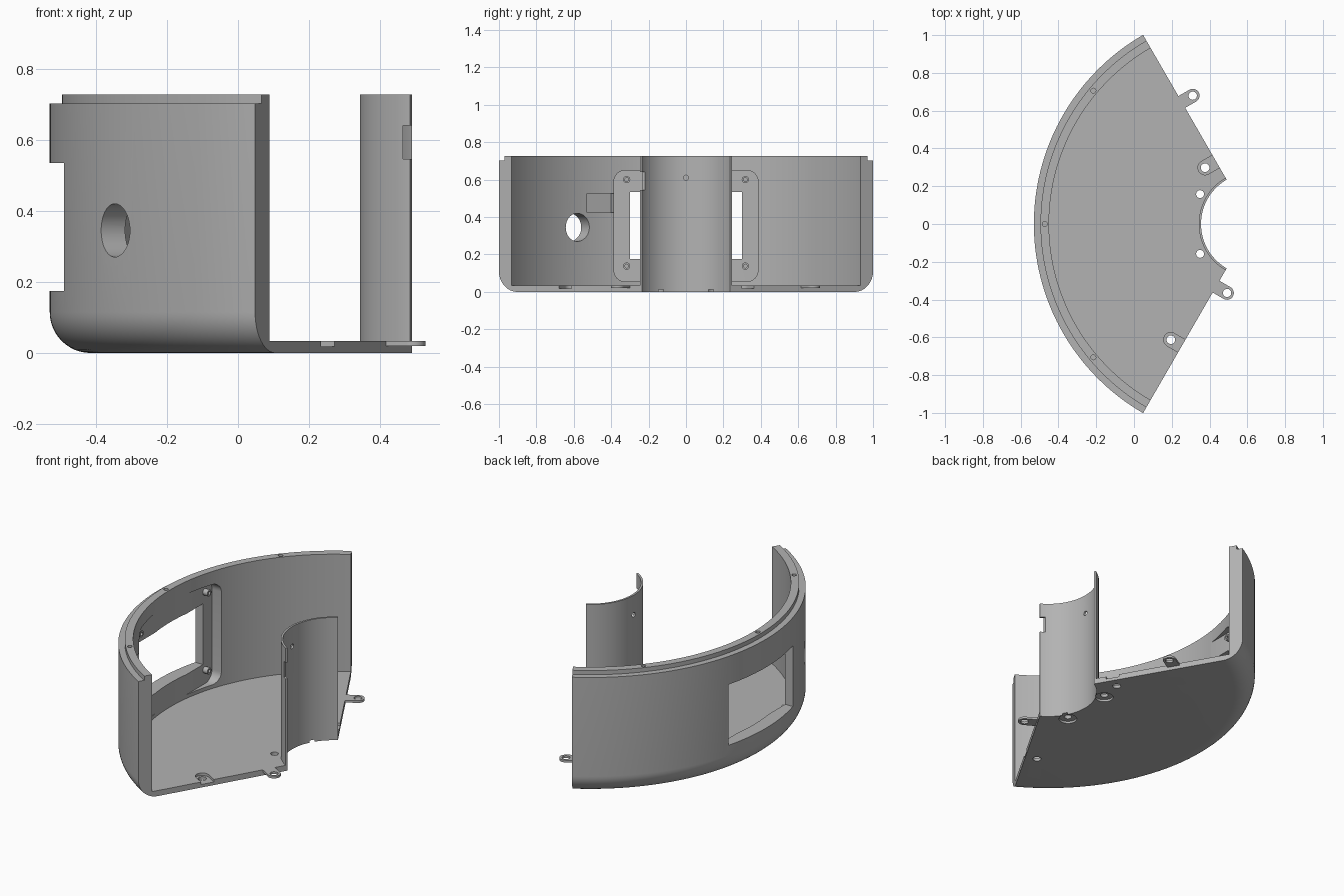
import bpy, bmesh, math
from mathutils import Vector, Matrix

if "Cube" in bpy.data.objects:
    bpy.data.objects.remove(bpy.data.objects["Cube"])

CX = 0.626                    # axis of the 120 degree sector
HALF = math.radians(60)
TOP, FLOOR = 0.727, 0.033
R_IN, R_PIPE, R_WALL, R_STEP, R_OUT = 0.271, 0.283, 1.076, 1.121, 1.156

grey = bpy.data.materials.new("light grey plastic")
grey.use_nodes = True
colour = (0.45, 0.45, 0.45, 1)
grey.diffuse_color = colour
grey.node_tree.nodes["Principled BSDF"].inputs["Base Color"].default_value = colour


def make(name, bm):
    bmesh.ops.recalc_face_normals(bm, faces=bm.faces)
    mesh = bpy.data.meshes.new(name)
    bm.to_mesh(mesh)
    bm.free()
    mesh.materials.append(grey)
    ob = bpy.data.objects.new(name, mesh)
    bpy.context.collection.objects.link(ob)
    return ob


def polar(r, a, z=0.0):
    return Vector((CX - r * math.cos(a), r * math.sin(a), z))


def arc(cx, cy, r, start, end, n):
    return [(cx + r * math.cos(math.radians(start + (end - start) * i / n)),
             cy + r * math.sin(math.radians(start + (end - start) * i / n)))
            for i in range(n + 1)]


def prism(name, points, offset):
    """Extrude a closed loop of 3D points by an offset."""
    bm = bmesh.new()
    a = [bm.verts.new(p) for p in points]
    b = [bm.verts.new(Vector(p) + Vector(offset)) for p in points]
    n = len(a)
    bm.faces.new(a)
    bm.faces.new(b[::-1])
    for i in range(n):
        bm.faces.new((a[i], a[(i + 1) % n], b[(i + 1) % n], b[i]))
    return make(name, bm)


def rod(name, p, q, r, n=32):
    p, q = Vector(p), Vector(q)
    d = q - p
    turn = d.to_track_quat('Z', 'Y').to_matrix().to_4x4()
    bm = bmesh.new()
    bmesh.ops.create_cone(bm, cap_ends=True, segments=n, radius1=r, radius2=r,
                          depth=d.length, matrix=Matrix.Translation((p + q) / 2) @ turn)
    return make(name, bm)


def box(name, centre, size, angle=0.0):
    bm = bmesh.new()
    bmesh.ops.create_cube(bm, size=1, matrix=Matrix.Translation(centre)
                          @ Matrix.Rotation(angle, 4, 'Z') @ Matrix.Diagonal((*size, 1)))
    return make(name, bm)


def edge_point(side, s, n, z):
    """Point s along a radial side edge and n outward from it."""
    return Vector((CX - s * 0.5 + n * 0.866, side * (s * 0.866 + n * 0.5), z))


def tongue(name, side, s, n_round, n_flat, r, z0, z1):
    """Round-ended lug lying across a radial side edge."""
    sweep = (-90, 90) if n_round > n_flat else (90, 270)
    outline = arc(n_round, 0, r, *sweep, 16)
    outline += [(n_flat, outline[-1][1]), (n_flat, outline[0][1])]
    return prism(name, [edge_point(side, s + v, n, z0) for n, v in outline], (0, 0, z1 - z0))


def cut(ob, cutters):
    bpy.context.view_layer.objects.active = ob
    for c in cutters:
        c.hide_render = True
        mod = ob.modifiers.new("cut", 'BOOLEAN')
        mod.operation, mod.solver, mod.object = 'DIFFERENCE', 'EXACT', c
        bpy.ops.object.modifier_apply(modifier=mod.name)
        bpy.data.objects.remove(c)


# Housing: floor, outer wall with stepped rim, and inner half pipe, revolved
FIL = 0.115
profile = [(R_IN, 0)] + arc(R_OUT - FIL, FIL, FIL, -90, 0, 12)
profile += [(R_OUT, 0.702), (R_STEP, 0.702), (R_STEP, TOP), (R_WALL, TOP),
            (R_WALL, FLOOR), (R_PIPE, FLOOR), (R_PIPE, TOP), (R_IN, TOP)]
bm = bmesh.new()
STEPS = 96
rings = [[bm.verts.new(polar(r, HALF * (2 * i / STEPS - 1), z)) for r, z in profile]
         for i in range(STEPS + 1)]
for a, b in zip(rings, rings[1:]):
    for i in range(len(profile)):
        j = (i + 1) % len(profile)
        bm.faces.new((a[i], a[j], b[j], b[i]))
bm.faces.new(rings[0])
bm.faces.new(rings[-1][::-1])
housing = make("housing", bm)

# Display recess with rounded corners, window and cable pocket
W, Z0, Z1, RC, BACK = 0.385, 0.055, 0.65, 0.06, -0.44
loop = []
for y, z, start in ((W - RC, Z1 - RC, 0), (RC - W, Z1 - RC, 90),
                    (RC - W, Z0 + RC, 180), (W - RC, Z0 + RC, 270)):
    loop += arc(y, z, RC, start, start + 90, 8)
cutters = [prism("recess_cutter", [(BACK, y, z) for y, z in loop], (0.25, 0, 0)),
           box("window_cutter", (-0.5, 0, 0.355), (0.4, 0.6, 0.36))]
pa = math.radians(-25.2)
cutters.append(box("pocket_cutter", polar(1.067, pa, 0.475), (0.09, 0.16, 0.1), -pa))

# Round port through the wall, and a small hole in the pipe
port = math.radians(-32.7)
cutters.append(rod("port_cutter", polar(1.0, port, 0.345), polar(1.25, port, 0.345), 0.075, 48))
cutters.append(rod("pipe_hole_cutter", (0.3, 0, 0.61), (0.4, 0, 0.61), 0.014))

# Notch in the front edge of the pipe
cutters.append(box("notch_cutter", (0.515, -0.23, 0.593), (0.1, 0.12, 0.095)))

# Rim screw holes
for deg in (-40, 0, 40):
    a = math.radians(deg)
    cutters.append(rod("rim_cutter", polar(1.098, a, 0.66), polar(1.098, a, 0.8), 0.013, 20))

# Floor screw holes beside the pipe, counterbored from below
for y in (-0.158, 0.158):
    cutters.append(rod("floor_cutter", (0.35, y, -0.1), (0.35, y, 0.1), 0.021, 24))
    cutters.append(rod("bore_cutter", (0.35, y, -0.1), (0.35, y, 0.013), 0.05, 32))

# Slots for the neighbouring lugs
S_NEAR, S_FAR, REACH = 0.383, 0.746, 0.067
for side, s in ((1, S_NEAR), (-1, S_FAR)):
    cutters.append(tongue("slot_cutter", side, s, -REACH, 0.06, 0.038, 0.018, 0.1))
    cutters.append(rod("slot_hole_cutter", edge_point(side, s, -REACH, -0.1),
                       edge_point(side, s, -REACH, 0.1), 0.023, 24))
cut(housing, cutters)
parts = [housing]

# Protruding mounting lugs
for name, side, s in (("back_lug", 1, S_FAR), ("front_lug", -1, S_NEAR)):
    lug = tongue(name, side, s, REACH, 0.0, 0.036, 0.02, FLOOR)
    cut(lug, [rod("lug_cutter", edge_point(side, s, REACH, -0.1),
                  edge_point(side, s, REACH, 0.1), 0.022, 24)])
    parts.append(lug)

# Screw standoffs at the recess corners
for y in (-0.317, 0.317):
    for z in (0.138, 0.6):
        post = rod("standoff", (BACK - 0.005, y, z), (BACK + 0.03, y, z), 0.019, 24)
        cut(post, [rod("post_cutter", (BACK + 0.005, y, z), (BACK + 0.1, y, z), 0.01, 20)])
        parts.append(post)

bpy.ops.object.select_all(action='DESELECT')
for p in parts:
    p.select_set(True)
bpy.context.view_layer.objects.active = housing
bpy.ops.object.shade_smooth_by_angle(angle=math.radians(30))
